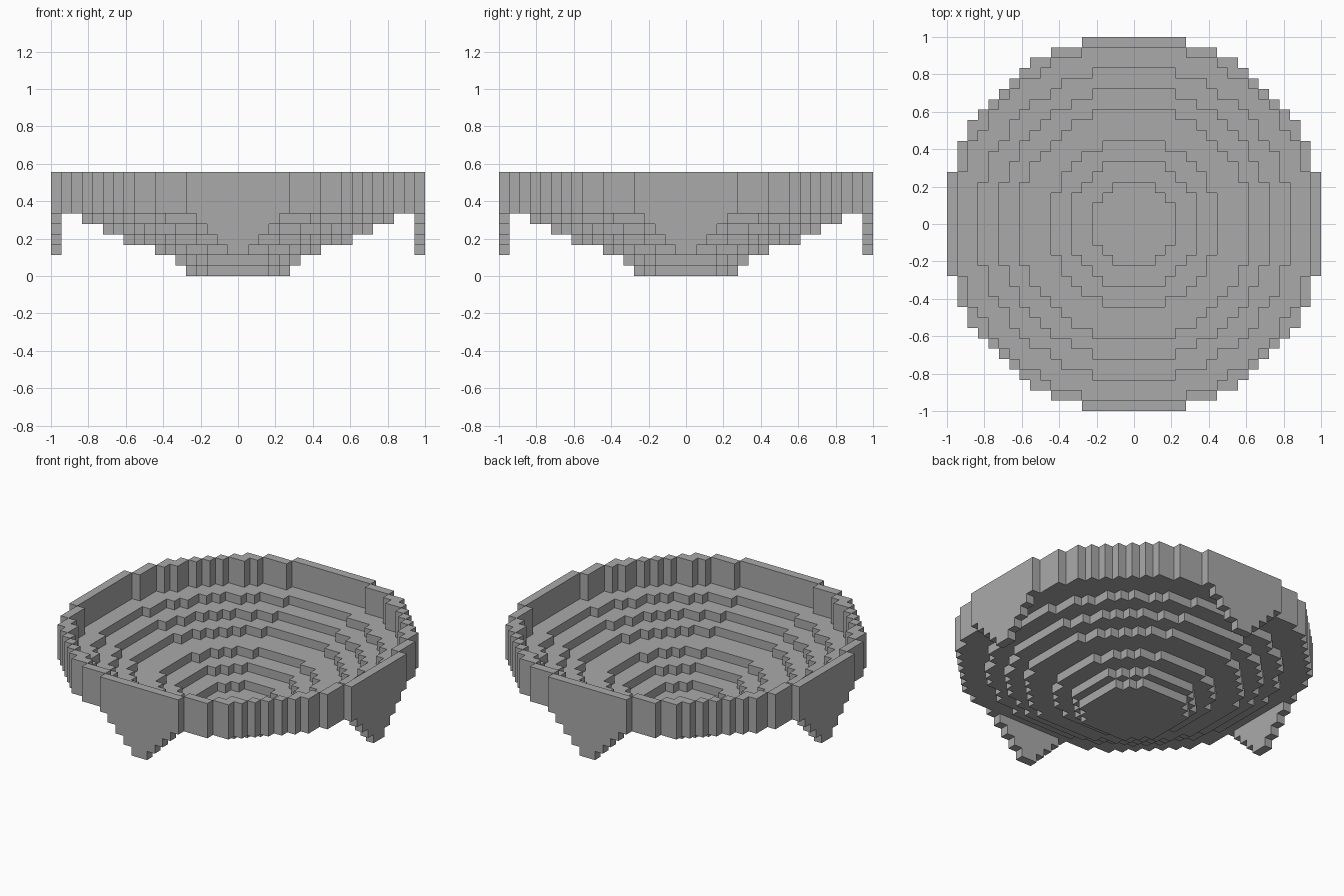
import bpy
import bmesh
from mathutils import Vector

cube = bpy.data.objects.get("Cube")
if cube:
    bpy.data.objects.remove(cube, do_unlink=True)

UNIT = 1 / 18      # size of one block
HALF = 18          # blocks from the centre to the edge

grey = bpy.data.materials.new("plain grey")
grey.use_nodes = True
grey.diffuse_color = (0.4, 0.4, 0.4, 1)
grey.node_tree.nodes["Principled BSDF"].inputs["Base Color"].default_value = (0.4, 0.4, 0.4, 1)


def ring(inner, outer, layers):
    """Blocks whose squared centre distance lies between two limits."""
    return {(i, j, k)
            for i in range(-HALF, HALF) for j in range(-HALF, HALF) for k in layers
            if inner < (i + .5) ** 2 + (j + .5) ** 2 <= outer}


# Bowl: a flat base, then one-block-high rings stepping outwards, then a thin wall
parts = {"base_plate": ring(0, 28, [0])}
steps = [16, 39, 65.5, 126.5, 172, 226.5]
for n in range(5):
    parts[f"bowl_step_{n + 1}"] = ring(steps[n], steps[n + 1], [n + 1])
parts["rim_ledge"] = ring(steps[5], 333, [6])
parts["rim_wall"] = ring(297.5, 333, [7, 8, 9])

# Legs: stepped triangles hanging under the four flat sides of the rim
leg = [(a, k) for k in range(2, 6) for a in range(1 - k, k - 1)]
parts["front_leg"] = {(a, -HALF, k) for a, k in leg}
parts["back_leg"] = {(a, HALF - 1, k) for a, k in leg}
parts["right_leg"] = {(-HALF, a, k) for a, k in leg}
parts["left_leg"] = {(HALF - 1, a, k) for a, k in leg}

filled = set().union(*parts.values())


def build(name, cells):
    """Make the exposed block faces of one part and join them into strips."""
    bm = bmesh.new()
    for cell in sorted(cells):
        for axis in range(3):
            for side in (0, 1):
                near = list(cell)
                near[axis] += 2 * side - 1
                if tuple(near) in filled:
                    continue
                u, v = (axis + 1) % 3, (axis + 2) % 3
                corners = []
                for du, dv in ((0, 0), (1, 0), (1, 1), (0, 1)):
                    p = Vector(cell)
                    p[axis] += side
                    p[u] += du
                    p[v] += dv
                    corners.append(bm.verts.new(p * UNIT))
                bm.faces.new(corners if side else corners[::-1])
    bmesh.ops.remove_doubles(bm, verts=bm.verts, dist=UNIT / 100)
    bm.normal_update()

    # Walls become upright strips, flat areas become rows along x
    joins = []
    for e in bm.edges:
        if len(e.link_faces) != 2:
            continue
        n = e.link_faces[0].normal
        d = (e.verts[1].co - e.verts[0].co).normalized()
        if n.dot(e.link_faces[1].normal) > .9 and abs(d.z) < .5:
            if abs(n.z) < .5 or abs(d.y) > .5:
                joins.append(e)
    bmesh.ops.dissolve_edges(bm, edges=joins, use_verts=True)

    mesh = bpy.data.meshes.new(name)
    bm.to_mesh(mesh)
    bm.free()
    mesh.materials.append(grey)
    obj = bpy.data.objects.new(name, mesh)
    bpy.context.collection.objects.link(obj)


for part_name, part_cells in parts.items():
    build(part_name, part_cells)
